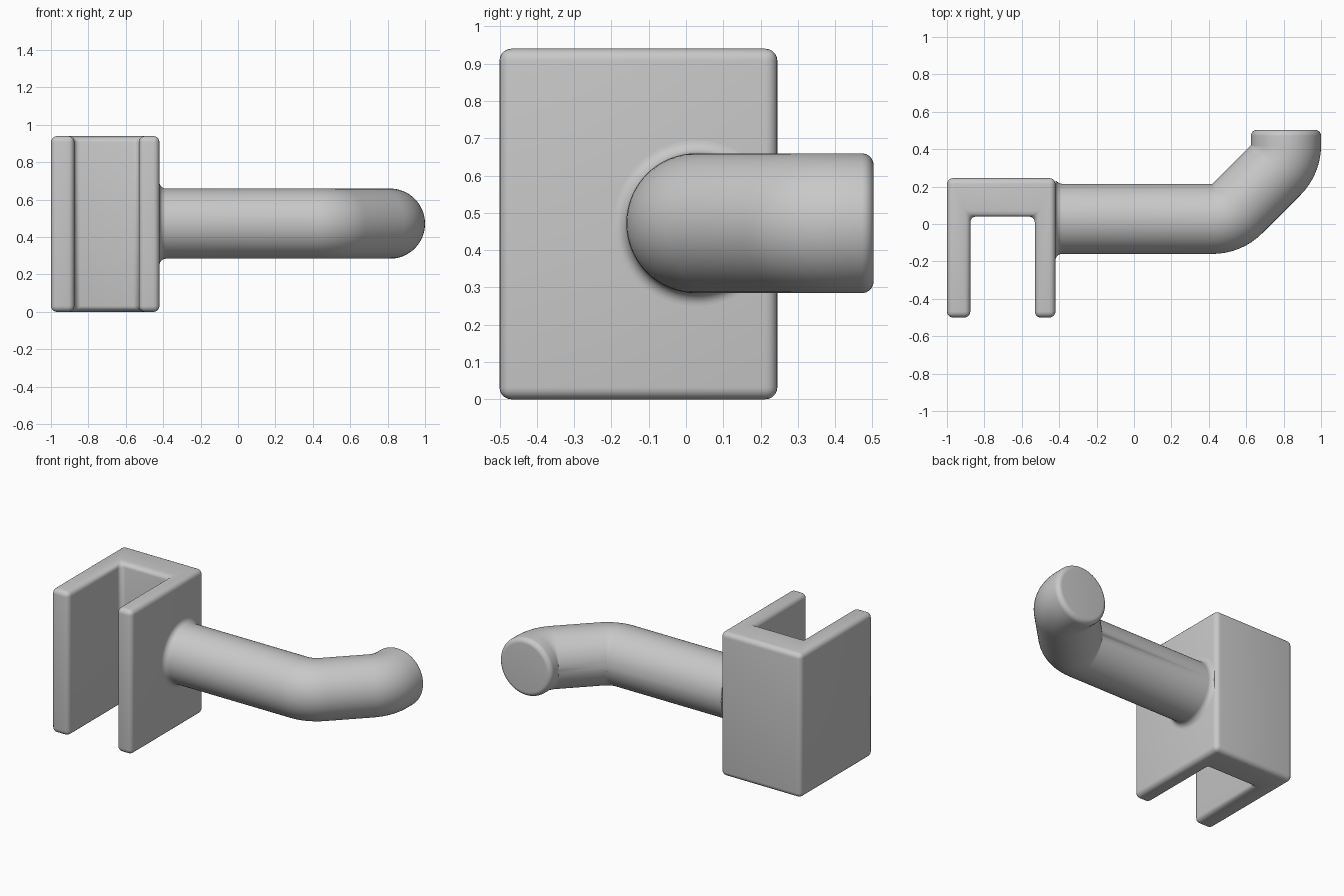
import bpy, bmesh
from math import sin, cos, pi, radians
from mathutils import Vector

cube = bpy.data.objects.get("Cube")
if cube:
    bpy.data.objects.remove(cube, do_unlink=True)

# Single grey material
grey = bpy.data.materials.new("light grey")
grey.use_nodes = True
colour = (0.58, 0.58, 0.58, 1)
grey.diffuse_color = colour
grey.node_tree.nodes["Principled BSDF"].inputs["Base Color"].default_value = colour


def make_object(name, bm):
    bmesh.ops.recalc_face_normals(bm, faces=bm.faces)
    mesh = bpy.data.meshes.new(name)
    bm.to_mesh(mesh)
    bm.free()
    mesh.materials.append(grey)
    obj = bpy.data.objects.new(name, mesh)
    bpy.context.collection.objects.link(obj)
    return obj


def shade(obj, angle):
    bpy.ops.object.select_all(action='DESELECT')
    obj.select_set(True)
    bpy.context.view_layer.objects.active = obj
    bpy.ops.object.shade_smooth_by_angle(angle=radians(angle))


# Clamp: U-shaped profile extruded upwards, all edges rounded
HEIGHT, BACK, FRONT, SIDE = 0.94, 0.245, -0.5, -0.42
profile = [(-1, FRONT), (-0.875, FRONT), (-0.875, 0.04), (-0.53, 0.04),
           (-0.53, FRONT), (SIDE, FRONT), (SIDE, BACK), (-1, BACK)]
bm = bmesh.new()
base = bm.faces.new([bm.verts.new((x, y, 0)) for x, y in profile])
top = bmesh.ops.extrude_face_region(bm, geom=[base])["geom"]
bmesh.ops.translate(bm, vec=(0, 0, HEIGHT),
                    verts=[v for v in top if isinstance(v, bmesh.types.BMVert)])
bmesh.ops.recalc_face_normals(bm, faces=bm.faces)
bmesh.ops.bevel(bm, geom=bm.edges[:], offset=0.032, segments=5,
                profile=0.5, affect='EDGES')
shade(make_object("clamp_bracket", bm), 40)

# Arm: rings of (pivot point on the inner side, turn angle, radius)
RADIUS, INNER_Y, MID_Z, SIDES = 0.1875, 0.215, 0.472, 64
FILLET, ROUND, STEPS = 0.035, 0.032, 8
rings = []
for i in range(STEPS + 1):                          # flare against the clamp
    a = pi / 2 * i / STEPS
    rings.append((SIDE + FILLET * (1 - cos(a)), INNER_Y, 0,
                  RADIUS + FILLET * (1 - sin(a))))
for i in range(STEPS + 1):                          # first bend
    rings.append((0.42, INNER_Y, pi / 4 * i / STEPS, RADIUS))
for i in range(STEPS + 1):                          # second bend
    rings.append((0.625, 0.42, pi / 4 * (1 + i / STEPS), RADIUS))
for i in range(STEPS + 1):                          # rounded tip
    a = pi / 2 * i / STEPS
    rings.append((0.625, 0.503 - ROUND * (1 - sin(a)), pi / 2,
                  RADIUS - ROUND * (1 - cos(a))))

bm = bmesh.new()
loops = []
for x, y, turn, radius in rings:
    outward = Vector((sin(turn), -cos(turn), 0))
    centre = Vector((x, y, MID_Z)) + outward * RADIUS
    loop = []
    for k in range(SIDES):
        a = 2 * pi * k / SIDES
        p = centre + radius * (outward * cos(a) + Vector((0, 0, sin(a))))
        if turn == 0:
            p.y = min(p.y, BACK - 0.016)            # flare stays on the clamp
        loop.append(bm.verts.new(p))
    loops.append(loop)
for low, high in zip(loops, loops[1:]):
    for k in range(SIDES):
        n = (k + 1) % SIDES
        bm.faces.new((low[k], low[n], high[n], high[k]))
for loop in (loops[0], loops[-1]):
    bm.faces.new(loop)
bmesh.ops.remove_doubles(bm, verts=bm.verts, dist=0.0002)
shade(make_object("bent_arm", bm), 35)
